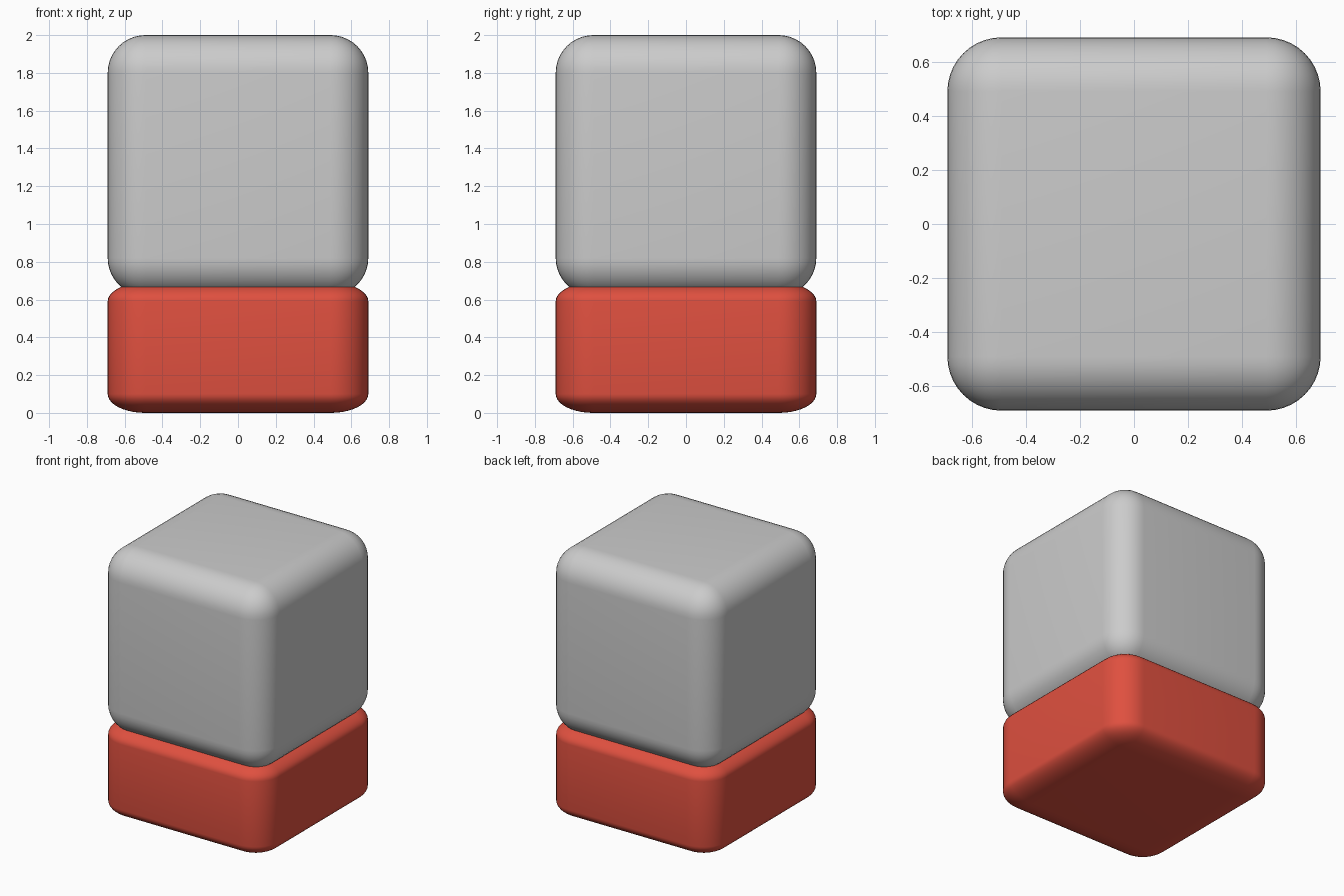
import bpy

if "Cube" in bpy.data.objects:
    bpy.data.objects.remove(bpy.data.objects["Cube"])

SIZE = 1.38      # cube edge length
RADIUS = 0.2     # edge rounding


def rounded_cube(name, z_centre, z_scale=1.0):
    bpy.ops.mesh.primitive_cube_add(size=SIZE, location=(0, 0, z_centre))
    obj = bpy.context.object
    obj.name = name
    obj.scale.z = z_scale
    bevel = obj.modifiers.new("rounding", 'BEVEL')
    bevel.width = RADIUS
    bevel.segments = 10
    bpy.ops.object.shade_smooth()
    return obj


# Red base: the same rounded cube squashed to half height
base = rounded_cube("base_block", SIZE / 4, 0.5)
red = bpy.data.materials.new("red")
red.diffuse_color = (0.74, 0.08, 0.05, 1)
red.use_nodes = True
red.node_tree.nodes["Principled BSDF"].inputs["Base Color"].default_value = red.diffuse_color
base.data.materials.append(red)

# Grey upper block, sunk slightly into the base
rounded_cube("upper_block", 2.0 - SIZE / 2)
